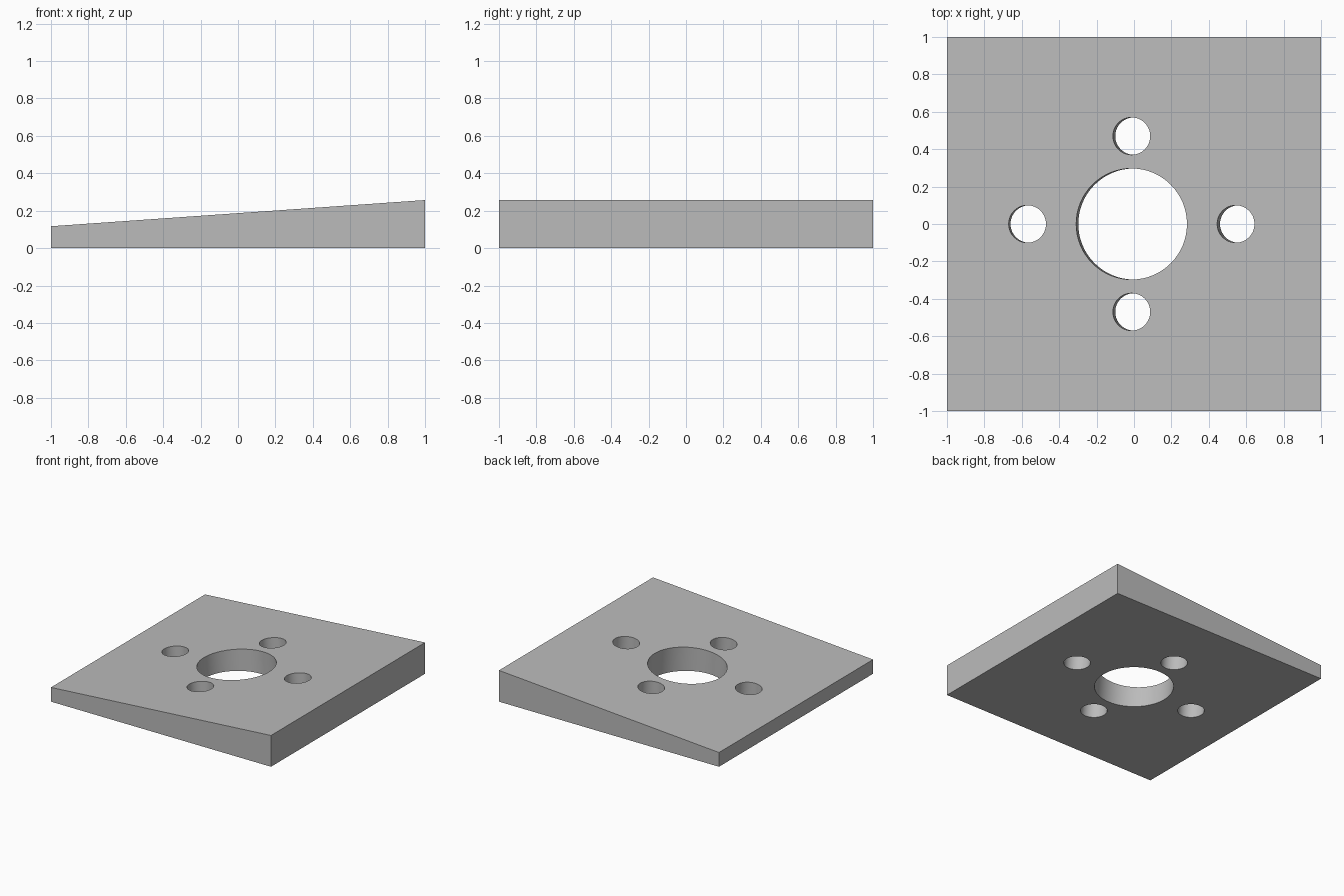
import bpy
import bmesh
import math

old = bpy.data.objects.get("Cube")
if old:
    bpy.data.objects.remove(old, do_unlink=True)

TILT = math.radians(4)
LOW, HIGH = 0.117, 0.257

# Single plain grey
grey = bpy.data.materials.new("plain grey")
grey.use_nodes = True
colour = (0.5, 0.5, 0.5, 1)
grey.diffuse_color = colour
grey.node_tree.nodes["Principled BSDF"].inputs["Base Color"].default_value = colour

# Wedge plate: side profile extruded from front to back
bm = bmesh.new()
profile = [(-1, 0), (1, 0), (1, HIGH), (-1, LOW)]
face = bm.faces.new([bm.verts.new((x, -1, z)) for x, z in profile])
back = bmesh.ops.extrude_face_region(bm, geom=[face])
verts = [v for v in back["geom"] if isinstance(v, bmesh.types.BMVert)]
bmesh.ops.translate(bm, verts=verts, vec=(0, 2, 0))
bmesh.ops.recalc_face_normals(bm, faces=bm.faces)
mesh = bpy.data.meshes.new("wedge_plate")
bm.to_mesh(mesh)
bm.free()
mesh.materials.append(grey)
plate = bpy.data.objects.new("wedge_plate", mesh)
bpy.context.collection.objects.link(plate)


def drill(name, x, y, radius):
    """Cut a round hole square to the sloped top, centred at (x, y) on the base."""
    bpy.ops.mesh.primitive_cylinder_add(
        vertices=64, radius=radius, depth=1, location=(x, y, 0), rotation=(0, -TILT, 0))
    cutter = bpy.context.object
    cutter.name = name
    cutter.hide_render = True
    cutter.data.materials.append(grey)
    bpy.ops.object.select_all(action="DESELECT")
    plate.select_set(True)
    bpy.context.view_layer.objects.active = plate
    cut = plate.modifiers.new(name, "BOOLEAN")
    cut.operation = "DIFFERENCE"
    cut.solver = "EXACT"
    cut.object = cutter
    bpy.ops.object.modifier_apply(modifier=cut.name)
    bpy.data.objects.remove(cutter, do_unlink=True)


# Centre bore and four bolt holes
drill("centre_bore", 0, 0, 0.297)
for side in (-1, 1):
    drill("side_bolt_hole", side * 0.56, 0, 0.1)
    drill("end_bolt_hole", 0, side * 0.47, 0.1)

# Round hole walls, crisp edges
bpy.ops.object.shade_smooth_by_angle(angle=math.radians(30))
